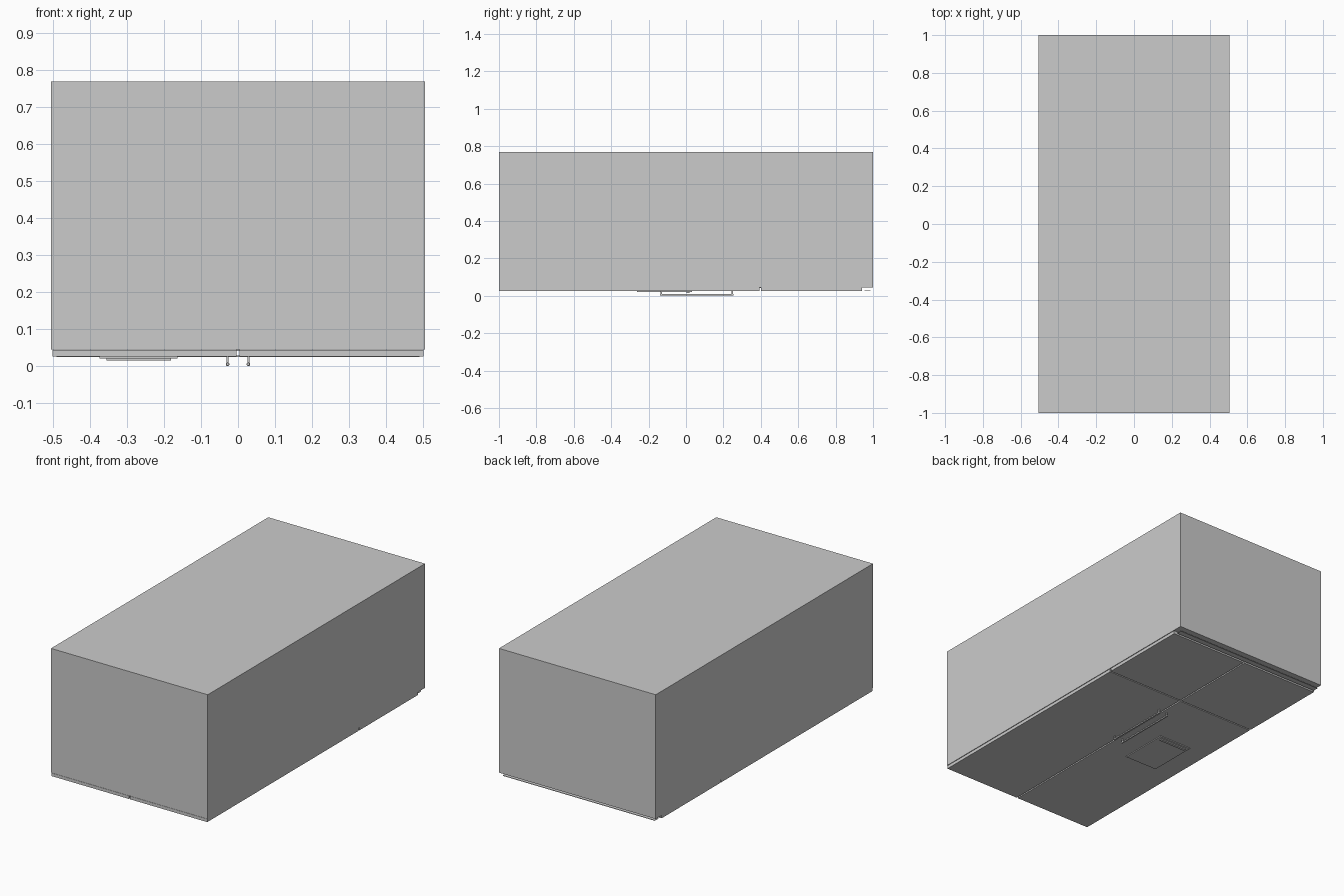
import bpy, bmesh
from mathutils import Vector

if "Cube" in bpy.data.objects:
    bpy.data.objects.remove(bpy.data.objects["Cube"])


def box(name, lo, hi, bevel=0.0, segments=2):
    """Axis-aligned box between two corners, optionally with rounded edges."""
    lo, hi = Vector(lo), Vector(hi)
    bm = bmesh.new()
    bmesh.ops.create_cube(bm, size=1)
    for v in bm.verts:
        v.co = Vector(c * s for c, s in zip(v.co, hi - lo)) + (lo + hi) / 2
    mesh = bpy.data.meshes.new(name)
    bm.to_mesh(mesh)
    bm.free()
    ob = bpy.data.objects.new(name, mesh)
    bpy.context.collection.objects.link(ob)
    if bevel:
        mod = ob.modifiers.new("rounded_edges", "BEVEL")
        mod.width = bevel
        mod.segments = segments
    return ob


# Refrigerator lying on its front: doors face down, foot end at +y
BODY_Z, DOOR_Z = 0.044, 0.025
box("cabinet", (-0.505, -1, BODY_Z), (0.505, 1, 0.768))

for side, s in (("left", -1), ("right", 1)):
    x0, x1 = sorted((s * 0.004, s * 0.502))
    # Tall upper door and short lower door
    box(f"{side}_upper_door", (x0, -1, DOOR_Z), (x1, 0.393, BODY_Z - 0.001))
    box(f"{side}_lower_door", (x0, 0.4, DOOR_Z), (x1, 0.942, BODY_Z - 0.001))
    # Handle bar with a post at each end
    hx = s * 0.028
    box(f"{side}_handle_bar", (hx - 0.0045, -0.14, 0), (hx + 0.0045, 0.255, 0.009), 0.003)
    for end, y in (("upper", -0.132), ("lower", 0.247)):
        box(f"{side}_handle_{end}_post", (hx - 0.003, y - 0.004, 0.006),
            (hx + 0.003, y + 0.004, DOOR_Z + 0.002))

# Dark hinge gap filler between the two door columns
box("center_mullion", (-0.004, -0.99, 0.04), (0.004, 0.94, BODY_Z))

# Water dispenser on the left upper door
box("dispenser_panel", (-0.374, -0.262, 0.020), (-0.164, 0.032, DOOR_Z + 0.001))
box("dispenser_tray", (-0.355, 0.002, 0.014), (-0.181, 0.018, 0.021))

# Kick strip along the foot end
box("kick_strip", (-0.49, 0.955, 0.0245), (0.49, 0.987, 0.0275))
